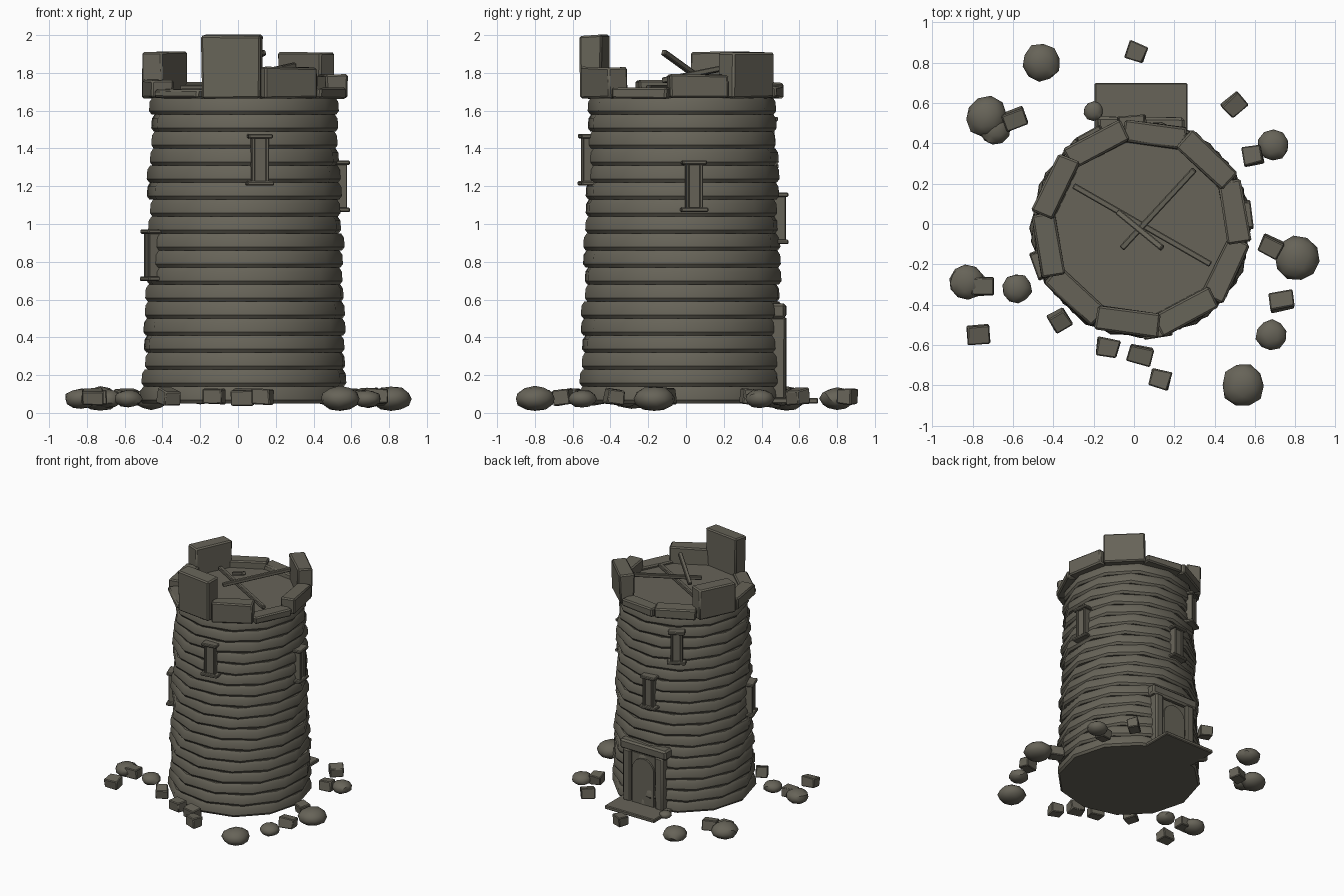
import bpy, bmesh, math, random
from mathutils import Vector, Matrix

random.seed(4)
cube = bpy.data.objects.get("Cube")
if cube:
    bpy.data.objects.remove(cube, do_unlink=True)

stone = bpy.data.materials.new("weathered_stone")
stone.use_nodes = True
COLOUR = (0.135, 0.126, 0.098, 1)
stone.diffuse_color = COLOUR
shader = next(n for n in stone.node_tree.nodes if n.type == "BSDF_PRINCIPLED")
shader.inputs["Base Color"].default_value = COLOUR
shader.inputs["Roughness"].default_value = 0.9

CX, CY = 0.035, -0.02
BASE, TOP, COURSES, SIDES = 0.05, 1.67, 18, 12


def finish(name, bm, angle=35):
    bmesh.ops.recalc_face_normals(bm, faces=bm.faces)
    mesh = bpy.data.meshes.new(name)
    bm.to_mesh(mesh)
    bm.free()
    mesh.materials.append(stone)
    obj = bpy.data.objects.new(name, mesh)
    bpy.context.collection.objects.link(obj)
    bpy.ops.object.select_all(action="DESELECT")
    obj.select_set(True)
    bpy.context.view_layer.objects.active = obj
    bpy.ops.object.shade_smooth_by_angle(angle=math.radians(angle))
    return obj


def box(name, size, matrix, bevel=0.012, jitter=0.0):
    bm = bmesh.new()
    bmesh.ops.create_cube(bm, size=1)
    for v in bm.verts:
        v.co = Vector([c * s + random.uniform(-jitter, jitter) for c, s in zip(v.co, size)])
    if bevel:
        bmesh.ops.bevel(bm, geom=bm.edges[:], offset=bevel, segments=1, affect="EDGES")
    bm.transform(matrix)
    return finish(name, bm)


def around(angle, radius, z):
    """Local x points outward, local y runs along the wall."""
    return (Matrix.Translation((CX, CY, z)) @ Matrix.Rotation(math.radians(angle), 4, "Z")
            @ Matrix.Translation((radius, 0, 0)))


def wall_radius(z):
    return 0.55 - 0.05 * (z - BASE) / (TOP - BASE)


# Tower wall: stacked bulging courses, each turned a little from the last
bm = bmesh.new()
step = (TOP - BASE) / COURSES
for i in range(COURSES):
    rings = []
    turn = math.radians(7 * i)
    wobble = [random.uniform(-0.006, 0.006) for _ in range(SIDES)]
    for part, inset in ((0, 0.014), (0.2, 0), (0.75, 0.002), (1, 0.016)):
        z = BASE + (i + part) * step
        ring = []
        for k in range(SIDES):
            a = turn + math.tau * k / SIDES
            r = wall_radius(z) - inset + wobble[k]
            ring.append(bm.verts.new((CX + r * math.cos(a), CY + r * math.sin(a), z)))
        rings.append(ring)
    for low, high in zip(rings, rings[1:]):
        for k in range(SIDES):
            n = (k + 1) % SIDES
            bm.faces.new((low[k], low[n], high[n], high[k]))
    bm.faces.new(rings[0][::-1])
    bm.faces.new(rings[-1])
finish("tower_wall", bm)

# Roof floor
bm = bmesh.new()
bmesh.ops.create_cone(bm, cap_ends=True, segments=SIDES, radius1=0.46, radius2=0.46, depth=0.05,
                      matrix=Matrix.Translation((CX, CY, 1.67)))
finish("roof_floor", bm)

# Broken battlement: ten blocks of uneven height
tops = [2.0, 1.83, 1.72, 1.79, 1.91, 1.73, 1.75, 1.91, 1.76, 1.715]
for i, top in enumerate(tops):
    low = 1.665
    box("battlement_block", (0.115, 0.315, top - low),
        around(-98 + 36 * i, 0.468, (top + low) / 2), 0.01, 0.005)


# Windows: panel, side jambs, lintel and sill
def window(angle, z):
    r = wall_radius(z)
    box("window_panel", (0.06, 0.075, 0.24), around(angle, r - 0.015, z), 0)
    for side in (-1, 1):
        box("window_jamb", (0.07, 0.018, 0.24), around(angle, r - 0.008, z) @ Matrix.Translation((0, side * 0.037, 0)), 0.004)
    for name, dz, width in (("window_lintel", 0.125, 0.13), ("window_sill", -0.125, 0.145)):
        box(name, (0.09, width, 0.024), around(angle, r - 0.005, z + dz), 0.006)


for angle, z in ((-81, 1.34), (7, 1.2), (200, 0.835), (95, 1.03), (119, 1.43)):
    window(angle, z)

# Doorway at the back
door_x = 0.035
T = Matrix.Translation
box("door_panel", (0.24, 0.08, 0.42), T((door_x, 0.465, 0.28)), 0)
bm = bmesh.new()
bmesh.ops.create_cone(bm, cap_ends=True, segments=20, radius1=0.1, radius2=0.1, depth=0.03,
                      matrix=T((door_x, 0.505, 0.36)) @ Matrix.Rotation(math.pi / 2, 4, "X"))
finish("door_arch", bm)
box("door_leaf", (0.2, 0.03, 0.29), T((door_x, 0.505, 0.215)), 0)
for side in (-1, 1):
    box("door_post", (0.07, 0.11, 0.44), T((door_x + side * 0.15, 0.475, 0.29)), 0.012, 0.004)
box("door_lintel", (0.43, 0.12, 0.075), T((door_x, 0.47, 0.54)), 0.014, 0.004)
box("door_step", (0.46, 0.25, 0.03), T((door_x, 0.575, 0.065)), 0.006)

# Fallen beams on the roof
beams = [((-0.3, 0.19, 1.72), (0.38, -0.2, 1.72)),
         ((-0.06, -0.12, 1.76), (0.3, 0.27, 1.84)),
         ((0.14, -0.12, 1.91), (-0.08, 0.06, 1.78))]
for start, end in beams:
    a, b = Vector(start), Vector(end)
    turn = (b - a).to_track_quat("Z", "Y").to_matrix().to_4x4()
    box("fallen_beam", (0.03, 0.03, (b - a).length), T((a + b) / 2) @ turn, 0.005)

# Rounded boulders: x, y, radius
boulders = [(-0.46, 0.8, 0.095), (-0.73, 0.53, 0.105), (-0.69, 0.47, 0.08), (0.69, 0.39, 0.08),
            (0.81, -0.17, 0.11), (0.68, -0.55, 0.077), (0.54, -0.8, 0.108), (-0.58, -0.32, 0.075),
            (-0.83, -0.29, 0.09), (-0.2, 0.56, 0.05)]
for x, y, r in boulders:
    bm = bmesh.new()
    bmesh.ops.create_icosphere(bm, subdivisions=2, radius=r)
    for v in bm.verts:
        v.co *= random.uniform(0.93, 1.04)
        v.co.z *= 0.62
    bm.transform(T((x, y, 0.075)) @ Matrix.Rotation(random.uniform(0, 6), 4, "Z"))
    finish("boulder", bm)

# Squared rubble: x, y, turn
rubble = [(0.01, 0.85, -20), (0.5, 0.59, 40), (0.59, 0.34, 10), (-0.59, 0.52, 20), (0.68, -0.11, -25),
          (0.73, -0.38, 10), (-0.75, -0.31, 0), (-0.77, -0.55, 5), (-0.37, -0.48, 30),
          (-0.13, -0.61, -10), (0.03, -0.65, -15), (0.13, -0.77, -15)]
for x, y, turn in rubble:
    tilt = Matrix.Rotation(random.uniform(-0.2, 0.2), 4, "X")
    size = (random.uniform(0.09, 0.125), 0.09, 0.08)
    box("rubble_block", size, T((x, y, 0.085)) @ Matrix.Rotation(math.radians(turn), 4, "Z") @ tilt, 0.006, 0.006)
